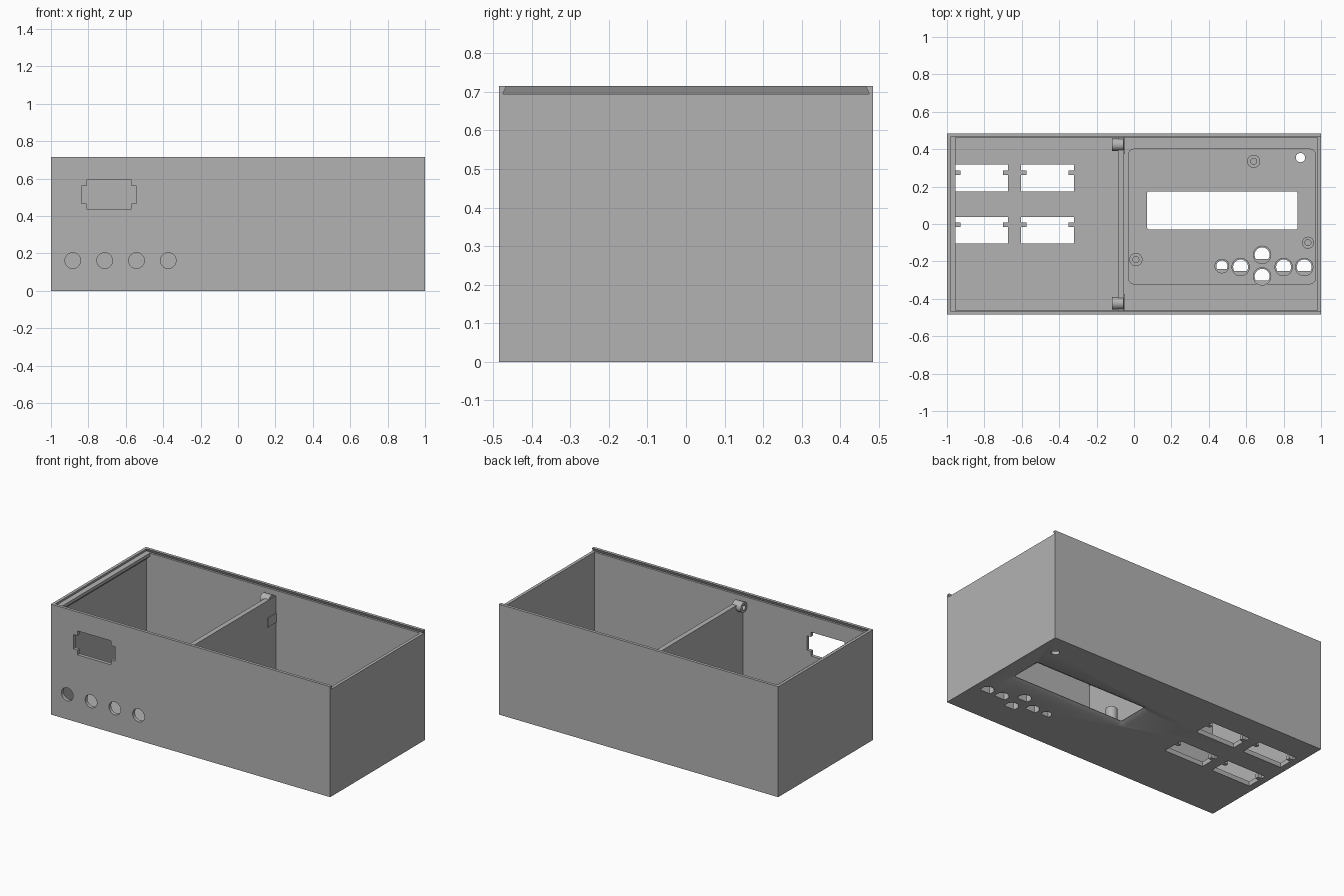
import bpy, bmesh, math

cube = bpy.data.objects.get("Cube")
if cube:
    bpy.data.objects.remove(cube, do_unlink=True)

grey = bpy.data.materials.new("grey plastic")
grey.use_nodes = True
colour = (0.45, 0.45, 0.45, 1)
grey.diffuse_color = colour
grey.node_tree.nodes["Principled BSDF"].inputs["Base Color"].default_value = colour

TO_3D = {"x": lambda a, b, h: (h, a, b),
         "y": lambda a, b, h: (a, h, b),
         "z": lambda a, b, h: (a, b, h)}


# 2D outlines
def rect(x0, x1, y0, y1):
    return [(x0, y0), (x1, y0), (x1, y1), (x0, y1)]


def circle(cx, cy, r, n=32, flat=None):
    pts = []
    for i in range(n):
        t = 2 * math.pi * i / n
        dy = r * math.sin(t)
        pts.append((cx + r * math.cos(t), cy + (dy if flat is None else max(dy, -flat))))
    return pts


def round_rect(x0, x1, y0, y1, r, n=6):
    pts = []
    corners = [(x1 - r, y1 - r), (x0 + r, y1 - r), (x0 + r, y0 + r), (x1 - r, y0 + r)]
    for k, (cx, cy) in enumerate(corners):
        for i in range(n + 1):
            t = math.pi / 2 * (k + i / n)
            pts.append((cx + r * math.cos(t), cy + r * math.sin(t)))
    return pts


# Solids
def make(name, bm):
    bmesh.ops.recalc_face_normals(bm, faces=bm.faces)
    mesh = bpy.data.meshes.new(name)
    bm.to_mesh(mesh)
    bm.free()
    mesh.materials.append(grey)
    obj = bpy.data.objects.new(name, mesh)
    bpy.context.collection.objects.link(obj)
    return obj


def bridge(bm, a, b):
    n = len(a)
    for i in range(n):
        j = (i + 1) % n
        bm.faces.new((a[i], a[j], b[j], b[i]))


def loft(name, low, high, h0, h1, axis="z"):
    bm = bmesh.new()
    a = [bm.verts.new(TO_3D[axis](*p, h0)) for p in low]
    b = [bm.verts.new(TO_3D[axis](*p, h1)) for p in high]
    bm.faces.new(a)
    bm.faces.new(b)
    bridge(bm, a, b)
    return make(name, bm)


def prism(name, outline, h0, h1, axis="z"):
    return loft(name, outline, outline, h0, h1, axis)


def tube(name, outer, inner, h0, h1, axis="z"):
    bm = bmesh.new()
    rings = [[bm.verts.new(TO_3D[axis](*p, h)) for p in pts]
             for pts, h in ((outer, h0), (outer, h1), (inner, h1), (inner, h0))]
    for i in range(4):
        bridge(bm, rings[i], rings[(i + 1) % 4])
    return make(name, bm)


def carve(obj, cutters):
    for c in cutters:
        c.hide_render = True
        mod = obj.modifiers.new(c.name, "BOOLEAN")
        mod.operation = "DIFFERENCE"
        mod.solver = "EXACT"
        mod.object = c
    deps = bpy.context.evaluated_depsgraph_get()
    mesh = bpy.data.meshes.new_from_object(obj.evaluated_get(deps))
    obj.modifiers.clear()
    obj.data = mesh
    for c in cutters:
        bpy.data.objects.remove(c, do_unlink=True)


FLOOR, POCKET, LEDGE = 0.03, 0.02, 0.695

# Case body: hollow, with a dovetail lid slot open at one end
case = prism("case", rect(-1, 1, -0.485, 0.485), 0, 0.715)
cuts = [prism("cavity", rect(-0.98, 0.98, -0.462, 0.462), FLOOR, 0.71),
        loft("lid_slot", rect(-0.99, 1.1, -0.475, 0.475),
             rect(-0.98, 1.1, -0.465, 0.465), LEDGE, 0.717),
        prism("panel_pocket", round_rect(-0.03, 0.97, -0.32, 0.40, 0.03), POCKET, 0.1)]

# Display window with a bevelled outer edge
window = (0.07, 0.875, -0.03, 0.175)
x0, x1, y0, y1 = window
g = 0.032
cuts.append(prism("window", round_rect(*window, 0.012), -0.1, 0.1))
cuts.append(loft("window_bevel", round_rect(x0 - g, x1 + g, y0 - g, y1 + g, 0.04),
                 round_rect(*window, 0.012), -0.001, 0.017))

# Button openings with collars, and a round light hole
buttons = [(0.47, -0.225, 0.03), (0.57, -0.23, 0.04), (0.685, -0.165, 0.04),
           (0.685, -0.28, 0.04), (0.8, -0.23, 0.04), (0.91, -0.23, 0.04)]
for x, y, r in buttons:
    hole = circle(x, y, r, flat=r * 0.55)
    cuts.append(prism("button_hole", hole, -0.1, 0.1))
    tube("button_collar", circle(x, y, r + 0.009), hole, POCKET - 0.002, 0.045)
cuts.append(prism("light_hole", circle(0.89, 0.355, 0.025), -0.1, 0.1))

# Four module openings in the floor, each with two clip tabs
for x in (-0.955, -0.603):
    for y in (-0.105, 0.175):
        w, h, t = 0.282, 0.142, 0.028
        c, d = y + 0.1, 0.012
        cuts.append(prism("module_hole", [
            (x, y), (x + w, y), (x + w, c - d), (x + w - t, c - d), (x + w - t, c + d),
            (x + w, c + d), (x + w, y + h), (x, y + h), (x, c + d), (x + t, c + d),
            (x + t, c - d), (x, c - d)], -0.1, 0.1))

# Front wall: eared socket opening and four round holes
a, b, e = -0.81, -0.57, 0.028
z0, z1, s = 0.437, 0.592, 0.031
cuts.append(prism("socket_hole", [
    (a, z0), (b, z0), (b, z0 + s), (b + e, z0 + s), (b + e, z1 - s), (b, z1 - s),
    (b, z1), (a, z1), (a, z1 - s), (a - e, z1 - s), (a - e, z0 + s), (a, z0 + s)],
    -0.6, -0.4, "y"))
for i in range(4):
    cuts.append(prism("jack_hole", circle(-0.883 + 0.17 * i, 0.162, 0.042),
                      -0.6, -0.4, "y"))
carve(case, cuts)

# Sloped lid support along the closed end
prism("lid_support", [(-0.985, LEDGE), (-0.955, LEDGE), (-0.955, 0.675), (-0.985, 0.645)],
      -0.464, 0.464, "y")

# Divider wall with screw sleeves and small side blocks
prism("divider", rect(-0.085, -0.053, -0.464, 0.464), FLOOR - 0.002, 0.66)
for side in (-1, 1):
    y = side * 0.424
    sleeve = circle(y, 0.645, 0.033)
    bore = circle(y, 0.645, 0.017)
    tube("screw_sleeve", sleeve, bore, -0.118, -0.055, "x")
    ys = sorted((side * 0.375, side * 0.463))
    prism("divider_block", rect(-0.06, -0.048, *ys), 0.49, 0.55)

# Circuit board posts
for x, y, r, top in ((0.64, 0.335, 0.035, 0.19), (0.01, -0.19, 0.035, 0.19),
                     (0.93, -0.1, 0.032, 0.05)):
    tube("board_post", circle(x, y, r), circle(x, y, 0.016), POCKET - 0.002, top)

# Smooth the round parts, keeping edges sharp
meshes = [o for o in bpy.context.scene.objects if o.type == "MESH"]
for o in meshes:
    o.select_set(True)
bpy.context.view_layer.objects.active = case
bpy.ops.object.shade_smooth_by_angle(angle=math.radians(30))
